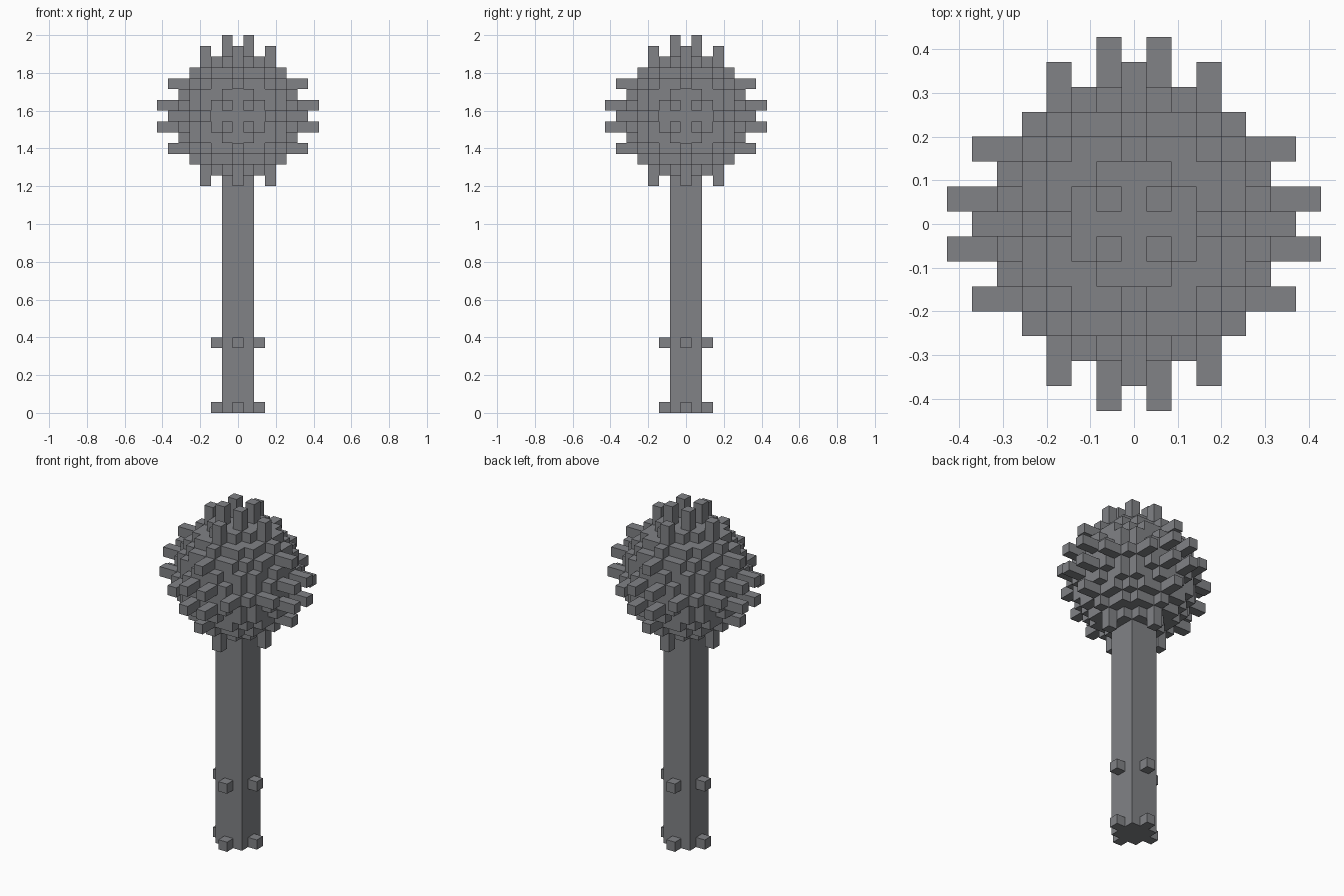
import bpy, bmesh
from mathutils import Vector

V = 2 / 35            # edge of one cube cell
HEAD = 27.5           # height of the head centre, in cells
R2 = 32               # squared head radius, in cells

cube = bpy.data.objects.get("Cube")
if cube:
    bpy.data.objects.remove(cube, do_unlink=True)

# One dull metal grey for everything
grey = bpy.data.materials.new("iron grey")
grey.use_nodes = True
colour = (0.22, 0.225, 0.24, 1)
grey.diffuse_color = colour
grey.node_tree.nodes["Principled BSDF"].inputs["Base Color"].default_value = colour


def finish(name, bm):
    bmesh.ops.recalc_face_normals(bm, faces=bm.faces[:])
    mesh = bpy.data.meshes.new(name)
    bm.to_mesh(mesh)
    bm.free()
    mesh.materials.append(grey)
    obj = bpy.data.objects.new(name, mesh)
    bpy.context.collection.objects.link(obj)
    return obj


def box(bm, lo, hi):
    """Add a box between two corners given in cells."""
    lo, hi = Vector(lo), Vector(hi)
    verts = bmesh.ops.create_cube(bm, size=1)["verts"]
    for v in verts:
        v.co = ((lo + hi) / 2 + v.co * (hi - lo)) * V


# Handle: square post
bm = bmesh.new()
box(bm, (-1.5, -1.5, 0), (1.5, 1.5, 22.5))
finish("handle", bm)

# Studs: one on each side of the handle at the foot and above the grip
for name, z in (("foot_studs", 0), ("grip_studs", 6)):
    bm = bmesh.new()
    for x, y in ((2, 0), (-2, 0), (0, 2), (0, -2)):
        box(bm, (x - .5, y - .5, z), (x + .5, y + .5, z + 1))
    finish(name, bm)

# Head: stepped ball, keeping only the outer faces of the cells
span = range(-5, 6)
cells = {(x, y, z) for x in span for y in span for z in span
         if x * x + y * y + z * z <= R2}
bm = bmesh.new()
for c in cells:
    for axis in range(3):
        for side in (-1, 1):
            n = list(c)
            n[axis] += side
            if tuple(n) in cells:
                continue
            corners = []
            for a, b in ((-.5, -.5), (.5, -.5), (.5, .5), (-.5, .5)):
                p = Vector(c)
                p[axis] += side * .5
                p[(axis + 1) % 3] += a
                p[(axis + 2) % 3] += b
                p.z += HEAD
                corners.append(bm.verts.new(p * V))
            if side < 0:
                corners.reverse()
            bm.faces.new(corners)
finish("head", bm)

# Spikes: two cells long, eight on each of the six sides of the head
inner = [(a, b, 7) for a in (-1, 1) for b in (-1, 1)]
outer = [(3, 0, 6), (-3, 0, 6), (0, 3, 6), (0, -3, 6)]
bm = bmesh.new()
for axis in range(3):
    for side in (-1, 1):
        for a, b, tip in inner + outer:
            if axis == 2 and side < 0 and tip == 7:
                continue          # the handle takes this place
            lo, hi = Vector(), Vector()
            ends = sorted((side * (tip - 1.6), side * (tip + .5)))
            lo[axis], hi[axis] = ends
            for k, value in ((1, a), (2, b)):
                lo[(axis + k) % 3] = value - .5
                hi[(axis + k) % 3] = value + .5
            lo.z += HEAD
            hi.z += HEAD
            box(bm, lo, hi)
finish("head_spikes", bm)
